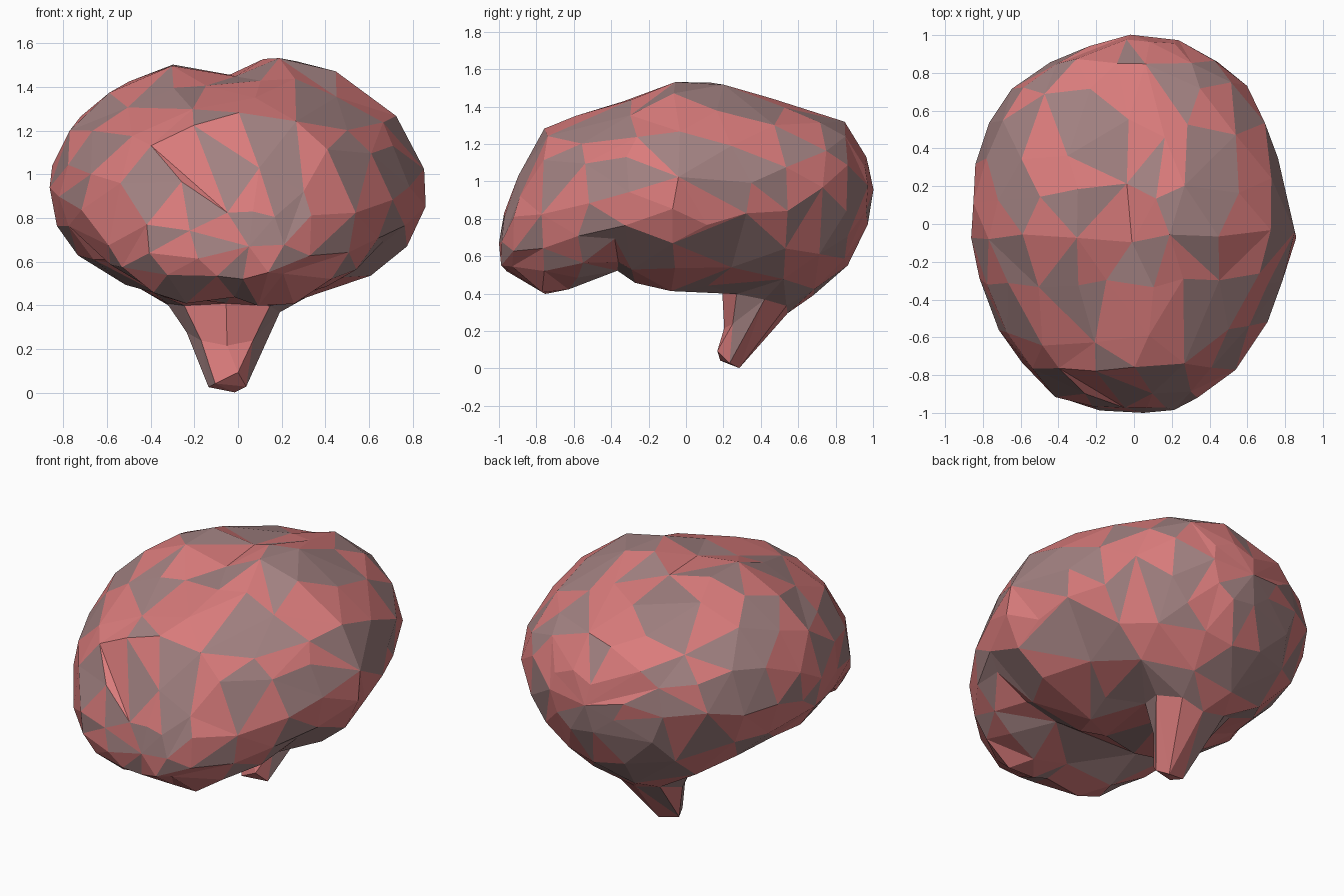
import bpy, bmesh, math, random

if "Cube" in bpy.data.objects:
    bpy.data.objects.remove(bpy.data.objects["Cube"])

random.seed(4)


def material(name, rgb):
    m = bpy.data.materials.new(name)
    m.diffuse_color = (*rgb, 1)
    m.use_nodes = True
    m.node_tree.nodes["Principled BSDF"].inputs["Base Color"].default_value = m.diffuse_color
    return m


def loft(name, rings, start, end):
    """Skin a list of closed rings with a point at each end."""
    bm = bmesh.new()
    loops = [[bm.verts.new(p) for p in r] for r in rings]
    n = len(loops[0])
    for a, b in zip(loops, loops[1:]):
        for i in range(n):
            j = (i + 1) % n
            bm.faces.new((a[i], a[j], b[j], b[i]))
    for tip, ring in ((start, loops[0]), (end, loops[-1])):
        v = bm.verts.new(tip)
        for i in range(n):
            bm.faces.new((ring[i], ring[(i + 1) % n], v))
    bmesh.ops.triangulate(bm, faces=bm.faces[:])
    bmesh.ops.recalc_face_normals(bm, faces=bm.faces[:])
    me = bpy.data.meshes.new(name)
    bm.to_mesh(me)
    bm.free()
    ob = bpy.data.objects.new(name, me)
    bpy.context.collection.objects.link(ob)
    return ob


def apply(ob, mod):
    bpy.context.view_layer.objects.active = ob
    bpy.ops.object.modifier_apply(modifier=mod.name)


def power(v, n):
    return math.copysign(abs(v) ** (2 / n), v)


# Brain cross-sections: y, left x, right x, top z, widest z, bottom z, lower roundness, top groove, bottom groove
SECTIONS = [
    (-0.98, -0.22, 0.22, 0.81, 0.66, 0.53, 2.0, 0.00, 0.00),
    (-0.91, -0.42, 0.36, 1.01, 0.72, 0.47, 2.1, 0.00, 0.03),
    (-0.76, -0.58, 0.54, 1.29, 0.80, 0.37, 2.2, 0.02, 0.06),
    (-0.58, -0.70, 0.67, 1.37, 0.84, 0.42, 2.2, 0.03, 0.06),
    (-0.37, -0.79, 0.76, 1.44, 0.88, 0.51, 2.1, 0.04, 0.02),
    (-0.27, -0.82, 0.80, 1.48, 0.90, 0.44, 2.1, 0.06, 0.05),
    (-0.06, -0.86, 0.86, 1.56, 0.92, 0.40, 2.1, 0.11, 0.06),
    (0.14, -0.85, 0.81, 1.57, 0.94, 0.40, 1.95, 0.12, 0.02),
    (0.34, -0.83, 0.76, 1.51, 0.96, 0.36, 1.8, 0.08, 0.00),
    (0.54, -0.77, 0.70, 1.44, 0.98, 0.30, 1.6, 0.04, 0.00),
    (0.72, -0.63, 0.60, 1.38, 1.00, 0.42, 1.75, 0.02, 0.00),
    (0.86, -0.43, 0.45, 1.31, 1.00, 0.55, 2.0, 0.01, 0.00),
    (0.96, -0.17, 0.25, 1.13, 0.97, 0.75, 2.0, 0.00, 0.00),
]
# Insert a halfway section between neighbours
fine = []
for s, t in zip(SECTIONS, SECTIONS[1:]):
    fine += [s, tuple((p + q) / 2 for p, q in zip(s, t))]
fine.append(SECTIONS[-1])

N, J = 36, 0.010
rings = []
for y, xl, xr, top, mid, low, ne, groove, under in fine:
    ring = []
    c, w = (xl + xr) / 2, (xr - xl) / 2
    for i in range(N):
        a = 2 * math.pi * i / N
        ca, sa = math.cos(a), math.sin(a)
        n = ne if sa < 0 else 1.95
        x = c + w * power(ca, n)
        z = mid + (top - mid if sa >= 0 else mid - low) * power(sa, n)
        # Groove between the two halves, above and below
        dip = math.exp(-((x + 0.04) / 0.14) ** 2)
        z += -groove * dip if sa > 0 else under * dip
        # The left half sits slightly lower
        if sa > 0 and x < -0.04:
            z -= 0.025 * sa
        ring.append((x + random.uniform(-J, J), y + random.uniform(-J, J), z + random.uniform(-J, J)))
    rings.append(ring)
brain = loft("brain", rings, (0.05, -1.0, 0.67), (0.0, 1.0, 0.95))

# Brain stem: tapering stalk (z, centre y, half width, half depth)
STEM = [
    (0.50, 0.46, 0.33, 0.25),
    (0.40, 0.43, 0.27, 0.23),
    (0.30, 0.38, 0.20, 0.175),
    (0.20, 0.325, 0.15, 0.125),
    (0.10, 0.26, 0.11, 0.10),
    (0.03, 0.25, 0.09, 0.06),
]
stem = loft("brain_stem", [
    [(-0.05 + rx * math.cos(math.pi * i / 4), cy + ry * math.sin(math.pi * i / 4), z) for i in range(8)]
    for z, cy, rx, ry in STEM], (-0.05, 0.46, 0.55), (-0.04, 0.28, 0.0))

# Fuse the stem to the brain, then reduce to large irregular facets
mod = brain.modifiers.new("fuse", 'BOOLEAN')
mod.operation = 'UNION'
mod.solver = 'EXACT'
mod.object = stem
apply(brain, mod)
bpy.data.objects.remove(stem)
tri = brain.modifiers.new("triangles", 'TRIANGULATE')
apply(brain, tri)
dec = brain.modifiers.new("facets", 'DECIMATE')
dec.ratio = 350 / len(brain.data.polygons)
apply(brain, dec)

# Two flat colours scattered over the facets
brain.data.materials.clear()
brain.data.materials.append(material("pink", (0.70, 0.20, 0.20)))
brain.data.materials.append(material("dull_pink", (0.36, 0.22, 0.22)))
for p in brain.data.polygons:
    p.use_smooth = False
    p.material_index = int(random.random() < 0.45)
